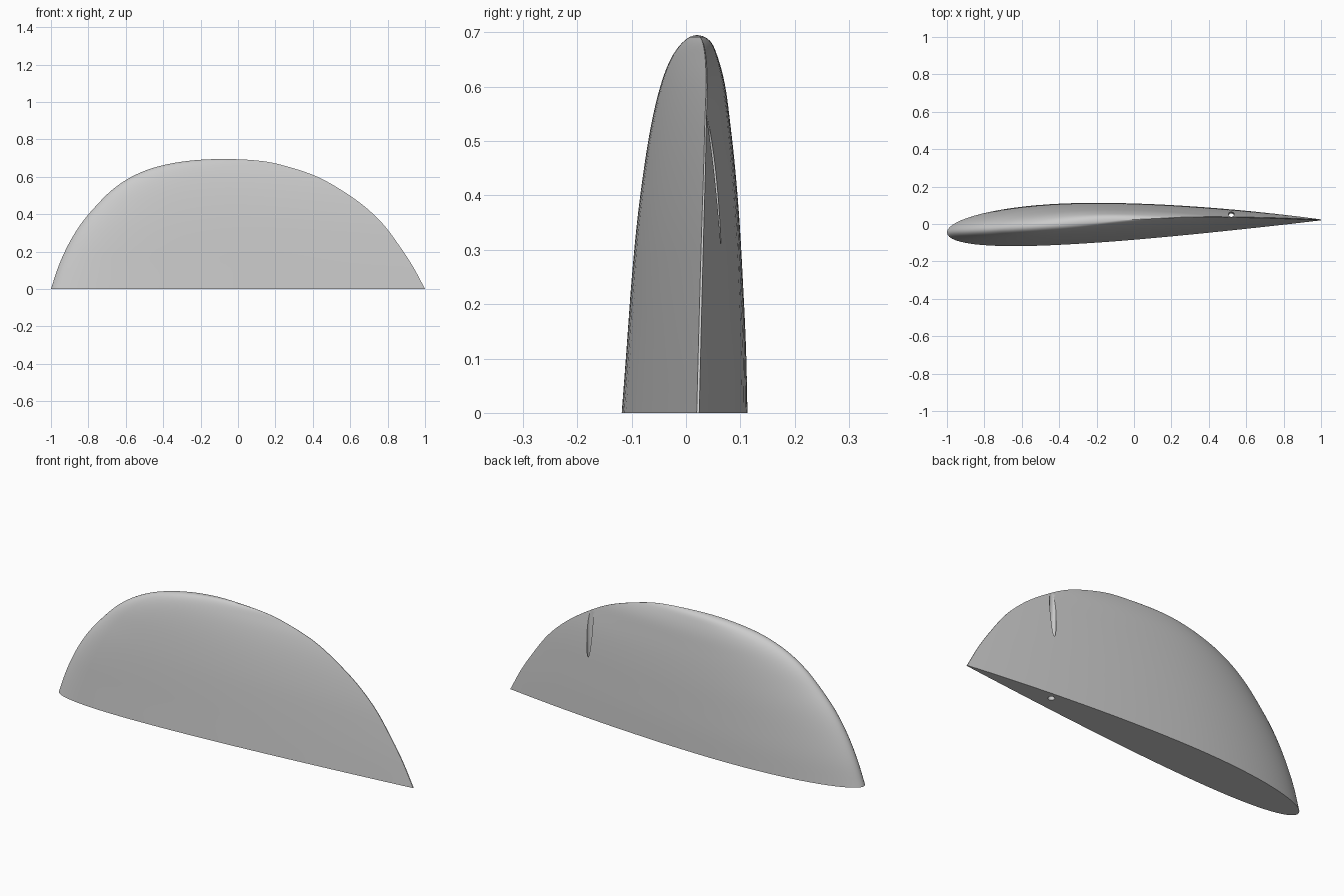
import bpy, bmesh, math
from mathutils import Vector

old = bpy.data.objects.get("Cube")
if old:
    bpy.data.objects.remove(old, do_unlink=True)

HEIGHT = 0.695
TIP = Vector((-0.08, 0.02, HEIGHT))
# Edge positions at every ten degrees from root to tip
LEAD_X = [-1, -.96, -.907, -.84, -.757, -.67, -.565, -.435, -.27, -.08]
TRAIL_X = [1, .935, .858, .775, .67, .547, .42, .27, .125, -.08]
LEAD_Y = [-.045, -.04, -.037, -.033, -.028, -.022, -.014, -.004, .01, .02]
TRAIL_Y = [.022, .025, .028, .031, .034, .036, .038, .036, .03, .02]


def smooth(values, t):
    """Catmull-Rom interpolation along a list."""
    n = len(values)
    i = min(int(t), n - 2)
    f = t - i
    b, c = values[i], values[i + 1]
    a = values[i - 1] if i else 2 * b - c
    d = values[i + 2] if i + 2 < n else 2 * c - b
    return b + f / 2 * (c - a + f * (2*a - 5*b + 4*c - d + f * (3*(b - c) + d - a)))


def half_thickness(u):
    return 0.55 * (.2969 * math.sqrt(u) - .126 * u - .3516 * u**2
                   + .2843 * u**3 - .1015 * u**4)


def camber(u):
    p = 0.4
    if u < p:
        return 0.0125 * (2 * p * u - u * u) / p**2
    return 0.0125 * (1 - 2 * p + 2 * p * u - u * u) / (1 - p)**2


def section(t):
    """Closed aerofoil ring, upper trailing edge round to the lower one."""
    lx, tx = smooth(LEAD_X, t), smooth(TRAIL_X, t)
    ly, ty = smooth(LEAD_Y, t), smooth(TRAIL_Y, t)
    z = HEIGHT * math.sin(math.radians(10 * t))
    ring = []
    steps = 40
    for k in range(-steps, steps + 1):
        u = (1 - math.cos(math.pi * abs(k) / steps)) / 2
        side = 1 if k < 0 else -1
        y = ly + (ty - ly) * u + (tx - lx) * (camber(u) + side * half_thickness(u))
        ring.append(Vector((lx + (tx - lx) * u, y, z)))
    return ring


def make_object(name, bm):
    bmesh.ops.recalc_face_normals(bm, faces=bm.faces)
    mesh = bpy.data.meshes.new(name)
    bm.to_mesh(mesh)
    bm.free()
    obj = bpy.data.objects.new(name, mesh)
    bpy.context.collection.objects.link(obj)
    return obj


# Fin body: lofted aerofoil sections closed at the tip and root
bm = bmesh.new()
ROWS = 45
rings = [[bm.verts.new(p) for p in section(9 * r / ROWS)] for r in range(ROWS)]
count = len(rings[0])
for low, high in zip(rings, rings[1:]):
    for k in range(count):
        j = (k + 1) % count
        bm.faces.new((low[k], low[j], high[j], high[k]))
tip = bm.verts.new(TIP)
for k in range(count):
    bm.faces.new((rings[-1][k], rings[-1][(k + 1) % count], tip))
bm.faces.new(rings[0])
fin = make_object("fin", bm)

# Pin hole: slightly leaning bore that breaks out through the back
bm = bmesh.new()
start, end = Vector((.52, .039, -.05)), Vector((.52, .0555, .6))
axis = end - start
bmesh.ops.create_cone(bm, cap_ends=True, segments=32, radius1=.016,
                      radius2=.016, depth=axis.length)
cutter = make_object("pin_hole_cutter", bm)
cutter.rotation_mode = 'QUATERNION'
cutter.rotation_quaternion = axis.to_track_quat('Z', 'Y')
cutter.location = (start + end) / 2
cutter.hide_render = True

cut = fin.modifiers.new("pin_hole", 'BOOLEAN')
cut.operation = 'DIFFERENCE'
cut.solver = 'EXACT'
cut.object = cutter
bpy.context.view_layer.objects.active = fin
fin.select_set(True)
bpy.ops.object.modifier_apply(modifier=cut.name)
bpy.data.objects.remove(cutter, do_unlink=True)

# Plain grey finish
grey = bpy.data.materials.new("plain_grey")
grey.use_nodes = True
colour = (0.6, 0.6, 0.6, 1)
grey.diffuse_color = colour
grey.node_tree.nodes["Principled BSDF"].inputs["Base Color"].default_value = colour
fin.data.materials.clear()
fin.data.materials.append(grey)

bpy.ops.object.shade_smooth_by_angle(angle=math.radians(35))
